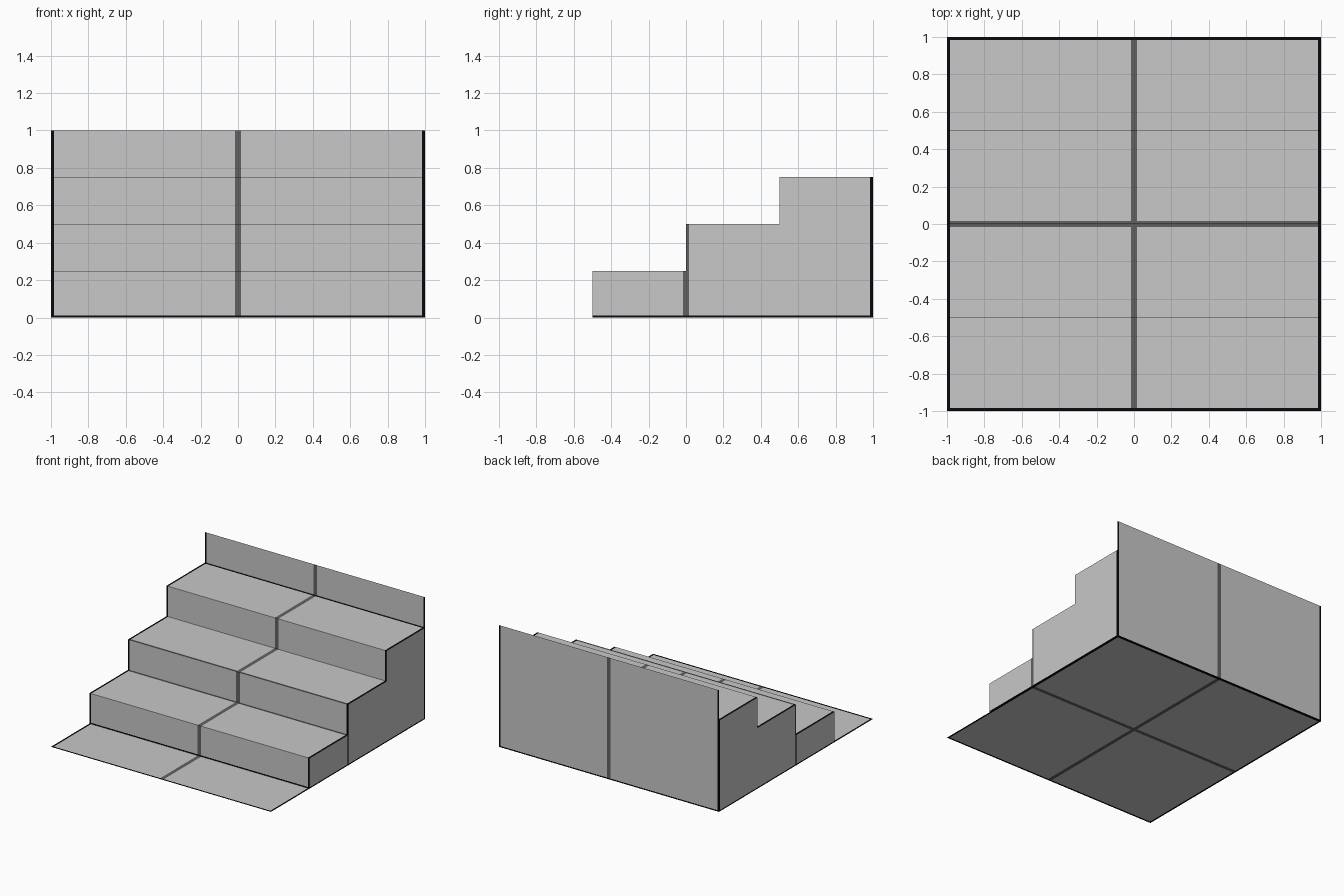
import bpy, bmesh
from mathutils import Vector

if "Cube" in bpy.data.objects:
    bpy.data.objects.remove(bpy.data.objects["Cube"])


def material(name, value):
    m = bpy.data.materials.new(name)
    m.diffuse_color = (value, value, value, 1)
    m.use_nodes = True
    m.node_tree.nodes["Principled BSDF"].inputs["Base Color"].default_value = m.diffuse_color
    return m


MATS = [material("light_grey", 0.58), material("line_grey", 0.12), material("border_black", 0.003)]
EDGE, HALF, FOOT = 0.985, 0.016, 0.01


def paint_index(c, n):
    """Border lines at the outer limits, grid lines through the centre."""
    ax, ay, az = abs(n.x) < 0.5, abs(n.y) < 0.5, abs(n.z) < 0.5
    if (ax and abs(c.x) > EDGE) or (ay and abs(c.y) > EDGE) or (az and c.z < FOOT):
        return 2
    if (ax and abs(c.x) < HALF) or (ay and abs(c.y) < HALF):
        return 1
    return 0


def finish(bm, name):
    # cut the painted lines into the faces
    cuts = [(axis, v) for axis in (0, 1) for v in (-EDGE, -HALF, HALF, EDGE)] + [(2, FOOT)]
    for axis, v in cuts:
        co, no = Vector((0, 0, 0)), Vector((0, 0, 0))
        co[axis], no[axis] = v, 1
        bmesh.ops.bisect_plane(bm, geom=bm.verts[:] + bm.edges[:] + bm.faces[:],
                               dist=1e-5, plane_co=co, plane_no=no)
    bm.normal_update()
    for f in bm.faces:
        f.material_index = paint_index(f.calc_center_median(), f.normal)
    me = bpy.data.meshes.new(name)
    bm.to_mesh(me)
    bm.free()
    for m in MATS:
        me.materials.append(m)
    bpy.context.collection.objects.link(bpy.data.objects.new(name, me))


def sheet(name, corners):
    bm = bmesh.new()
    bm.faces.new([bm.verts.new(c) for c in corners])
    finish(bm, name)


# solid staircase: three steps, side outline swept across the width
bm = bmesh.new()
outline = [(-0.5, 0)]
for i in range(3):
    y, z = -0.5 + 0.5 * i, 0.25 * (i + 1)
    outline += [(y, z), (y + 0.5, z)]
outline.append((1, 0))
left = [bm.verts.new((-1, y, z)) for y, z in outline]
right = [bm.verts.new((1, y, z)) for y, z in outline]
count = len(outline)
for i in range(count):
    j = (i + 1) % count
    bm.faces.new((left[i], left[j], right[j], right[i]))
# sides as one column per step, so every side face is convex
for side in (-1, 1):
    for i in range(3):
        y, z = -0.5 + 0.5 * i, 0.25 * (i + 1)
        bm.faces.new([bm.verts.new((side, a, b))
                      for a, b in ((y, 0), (y + 0.5, 0), (y + 0.5, z), (y, z))][::side])
bmesh.ops.recalc_face_normals(bm, faces=[f for f in bm.faces if abs(f.calc_center_median().x) < 0.9])
bm.normal_update()
if any(f.normal.z < -0.5 and f.calc_center_median().z > 0.1 for f in bm.faces):
    bmesh.ops.reverse_faces(bm, faces=[f for f in bm.faces if abs(f.calc_center_median().x) < 0.9])
finish(bm, "staircase")

# paper-thin floor in front and top riser at the back
sheet("front_floor", [(-1, -1, 0), (1, -1, 0), (1, -0.5, 0), (-1, -0.5, 0)])
sheet("top_riser", [(-1, 1, 0.75), (1, 1, 0.75), (1, 1, 1), (-1, 1, 1)])
